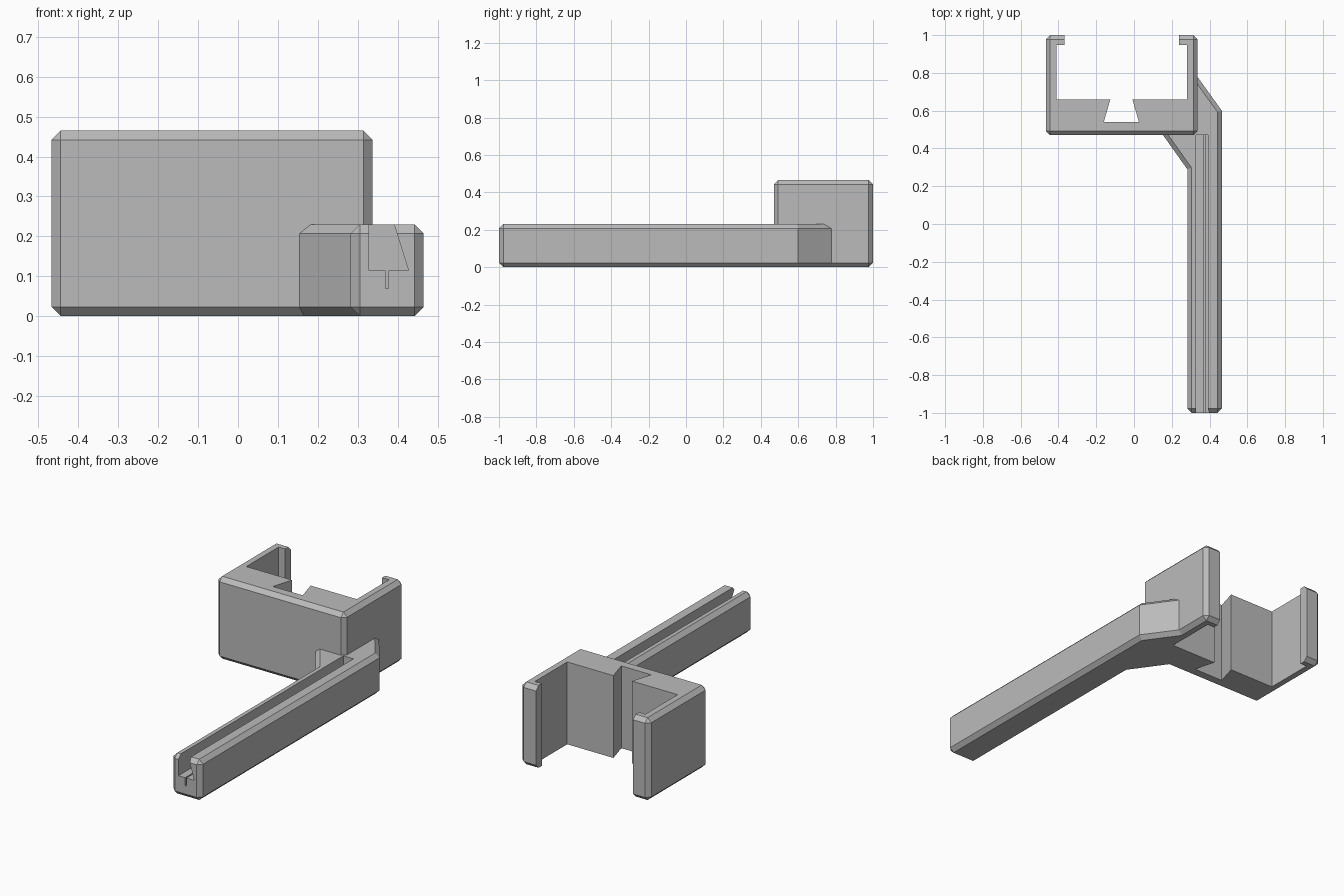
import bpy, bmesh
from mathutils import Vector

cube = bpy.data.objects.get("Cube")
if cube:
    bpy.data.objects.remove(cube, do_unlink=True)

CHAMFER = 0.023
grey = bpy.data.materials.new("plain grey")
grey.use_nodes = True
grey.diffuse_color = (0.5, 0.5, 0.5, 1)
grey.node_tree.nodes["Principled BSDF"].inputs["Base Color"].default_value = (0.5, 0.5, 0.5, 1)


def prism(name, outline, depth, bevel_if=None):
    """Extrude a closed 3D outline along depth, then chamfer the chosen edges."""
    bm = bmesh.new()
    face = bm.faces.new([bm.verts.new(p) for p in outline])
    ext = bmesh.ops.extrude_face_region(bm, geom=[face])
    moved = [v for v in ext["geom"] if isinstance(v, bmesh.types.BMVert)]
    bmesh.ops.translate(bm, vec=depth, verts=moved)
    bmesh.ops.recalc_face_normals(bm, faces=bm.faces)
    if bevel_if:
        edges = [e for e in bm.edges if bevel_if(e)]
        bmesh.ops.bevel(bm, geom=edges, offset=CHAMFER, offset_type='OFFSET',
                        segments=1, affect='EDGES')
    mesh = bpy.data.meshes.new(name)
    bm.to_mesh(mesh)
    bm.free()
    mesh.materials.append(grey)
    obj = bpy.data.objects.new(name, mesh)
    bpy.context.collection.objects.link(obj)
    return obj


def combine(target, tool, operation):
    mod = target.modifiers.new("combine", 'BOOLEAN')
    mod.operation, mod.solver, mod.object = operation, 'EXACT', tool
    bpy.context.view_layer.objects.active = target
    bpy.ops.object.modifier_apply(modifier=mod.name)
    bpy.data.objects.remove(tool, do_unlink=True)


def plan(points, z):
    return [(x, y, z) for x, y in points]


# Clip body: chamfered block
x0, x1, y0, y1 = -0.467, 0.337, 0.47, 1.0
clip = prism("clip_bracket", plan([(x0, y0), (x1, y0), (x1, y1), (x0, y1)], 0),
             Vector((0, 0, 0.465)), lambda e: True)

# Pocket with retaining lips and a dovetail slot, cut right through
pocket = [(-0.369, 1.1), (-0.369, 0.948), (-0.41, 0.948), (-0.41, 0.66),
          (-0.125, 0.66), (-0.16, 0.54), (0.026, 0.54), (-0.008, 0.66),
          (0.28, 0.66), (0.28, 0.948), (0.237, 0.948), (0.237, 1.1)]
combine(clip, prism("pocket_cutter", plan(pocket, -0.1), Vector((0, 0, 0.7))), 'DIFFERENCE')

# Arm: long bar with a diagonal root buried in the clip wall
arm_outline = [(0.282, -1), (0.465, -1), (0.465, 0.6), (0.31, 0.815),
               (0.3, 0.62), (0.108, 0.535), (0.282, 0.29)]


def arm_chamfer(e):
    a, b = (v.co for v in e.verts)
    if abs(a.z - b.z) > 0.1:
        return a.y < -0.9
    return min(a.y, b.y) < 0.61 and max(a.x, b.x) > 0.28 and \
        not (min(a.y, b.y) > 0.5 and max(a.x, b.x) < 0.305)


arm = prism("arm", plan(arm_outline, 0), Vector((0, 0, 0.23)), arm_chamfer)

# Groove with one leaning side, and a thin slit in its floor
groove = [(0.328, 0.3), (0.328, 0.115), (0.37, 0.115), (0.37, 0.07), (0.377, 0.07),
          (0.377, 0.115), (0.427, 0.115), (0.369, 0.3)]
combine(arm, prism("groove_cutter", [(x, -1.1, z) for x, z in groove],
                   Vector((0, 1.572, 0))), 'DIFFERENCE')

# Join the arm to the clip
combine(clip, arm, 'UNION')
clip.name = "clip_bracket_with_arm"
